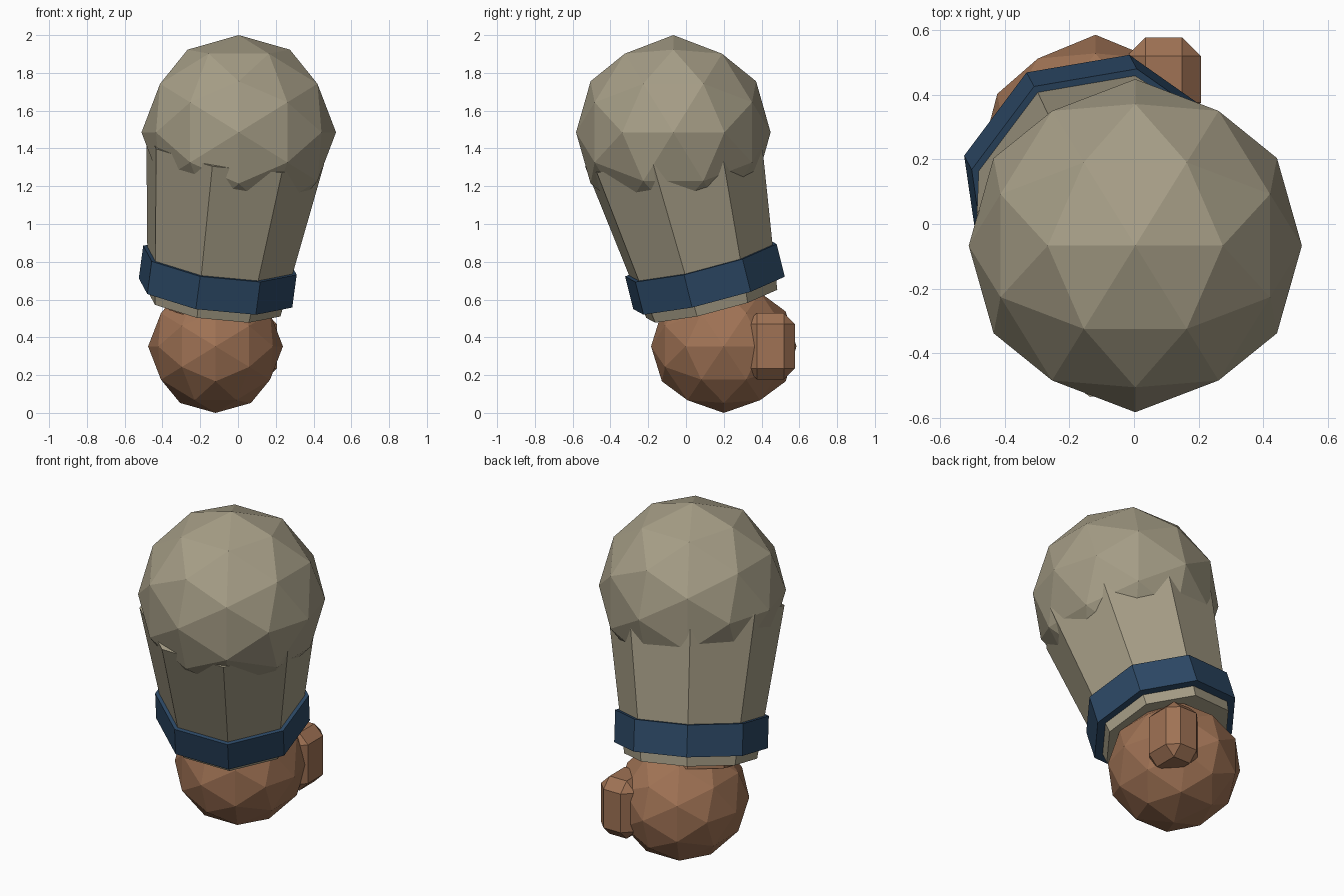
import bpy, bmesh
from math import cos, sin, pi
from mathutils import Vector
from itertools import combinations

if "Cube" in bpy.data.objects:
    bpy.data.objects.remove(bpy.data.objects["Cube"])


def material(name, rgb):
    m = bpy.data.materials.new(name)
    m.diffuse_color = (*rgb, 1)
    m.use_nodes = True
    m.node_tree.nodes["Principled BSDF"].inputs["Base Color"].default_value = m.diffuse_color
    return m


CLOTH = material("khaki_cloth", (0.38, 0.34, 0.24))
BLUE = material("blue_trim", (0.025, 0.065, 0.13))
SKIN = material("brown_skin", (0.35, 0.17, 0.09))


def finish(bm, name, mat):
    bmesh.ops.recalc_face_normals(bm, faces=bm.faces)
    me = bpy.data.meshes.new(name)
    bm.to_mesh(me)
    bm.free()
    me.materials.append(mat)
    ob = bpy.data.objects.new(name, me)
    bpy.context.collection.objects.link(ob)
    return ob


def faceted_ball(name, centre, radii, mat):
    """Once-subdivided icosahedron with an edge midpoint on each axis."""
    t = (1 + 5 ** 0.5) / 2
    base = []
    for a in (-1, 1):
        for b in (-t, t):
            base += [Vector((a, 0, b)), Vector((0, b, a)), Vector((b, a, 0))]
    mids = [(p + q) / 2 for p, q in combinations(base, 2) if (p - q).length < 2.1]
    bm = bmesh.new()
    for p in base + mids:
        n = p.normalized()
        bm.verts.new([c + r * k for c, r, k in zip(centre, radii, n)])
    bmesh.ops.convex_hull(bm, input=bm.verts)
    finish(bm, name, mat)


# Arm axis, measured from the lower rim of the cuff
AXIS = Vector((0.13, -0.24, 0.962)).normalized()
ORIGIN = Vector((-0.119, 0.122, 0.635))
U = Vector((-0.25, -0.943, -0.225))
U = (U - AXIS * U.dot(AXIS)).normalized()
W = AXIS.cross(U)


def arm_section(name, t0, r0, t1, r1, mat, sides=8):
    """Capped, tapered octagonal tube along the arm axis."""
    bm = bmesh.new()
    rings = []
    for t, r in ((t0, r0), (t1, r1)):
        rings.append([bm.verts.new(ORIGIN + AXIS * t + r * (U * cos(a) + W * sin(a)))
                      for a in (2 * pi * i / sides for i in range(sides))])
    lo, hi = rings
    for i in range(sides):
        j = (i + 1) % sides
        bm.faces.new((lo[i], lo[j], hi[j], hi[i]))
    bm.faces.new(lo)
    bm.faces.new(hi)
    finish(bm, name, mat)


# Sleeve, shoulder and cuff
faceted_ball("shoulder", (0.004, -0.067, 1.485), (0.515, 0.515, 0.515), CLOTH)
arm_section("sleeve", -0.06, 0.366, 0.80, 0.49, CLOTH)
arm_section("cuff", 0.0, 0.423, 0.18, 0.423, BLUE)

# Wrist and hand
arm_section("wrist", -0.09, 0.275, 0.1, 0.275, SKIN)
faceted_ball("hand", (-0.119, 0.2, 0.352), (0.357, 0.385, 0.352), SKIN)

# Thumb: chamfered block
bm = bmesh.new()
bmesh.ops.create_cube(bm, size=1)
bmesh.ops.scale(bm, vec=(0.23, 0.26, 0.35), verts=bm.verts)
bmesh.ops.translate(bm, vec=(0.092, 0.447, 0.353), verts=bm.verts)
bmesh.ops.bevel(bm, geom=bm.edges[:], offset=0.058, segments=1,
                affect='EDGES', profile=0.5)
finish(bm, "thumb", SKIN)
